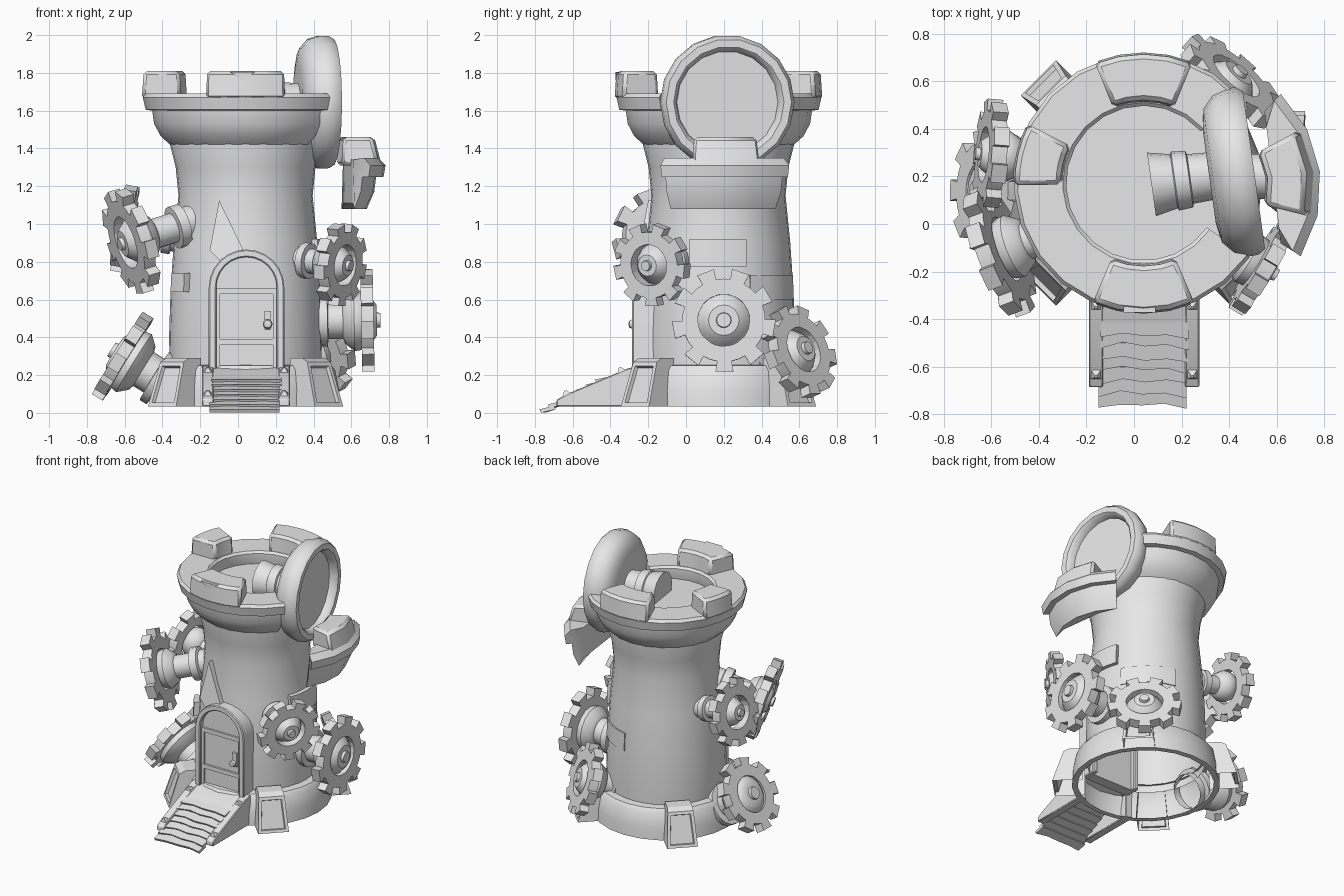
import bpy, bmesh, random
from math import sin, cos, pi, radians
from mathutils import Vector, Matrix

if "Cube" in bpy.data.objects:
    bpy.data.objects.remove(bpy.data.objects["Cube"])

random.seed(4)
CX, CY = 0.04, 0.172
TOWER = Matrix.Translation((CX, CY, 0))
stone = bpy.data.materials.new("plain grey")
stone.diffuse_color = (0.8, 0.8, 0.8, 1)
stone.use_nodes = True
stone.node_tree.nodes["Principled BSDF"].inputs["Base Color"].default_value = stone.diffuse_color


def finish(name, bm, M=Matrix(), bevel=0, angle=35):
    bmesh.ops.remove_doubles(bm, verts=bm.verts, dist=1e-5)
    bmesh.ops.recalc_face_normals(bm, faces=bm.faces)
    bm.transform(M)
    me = bpy.data.meshes.new(name)
    bm.to_mesh(me)
    bm.free()
    me.materials.append(stone)
    me.shade_smooth()
    me.set_sharp_from_angle(angle=radians(angle))
    ob = bpy.data.objects.new(name, me)
    bpy.context.collection.objects.link(ob)
    if bevel:
        m = ob.modifiers.new("bevel", 'BEVEL')
        m.width, m.segments, m.limit_method = bevel, 1, 'ANGLE'
    return ob


def lathe(name, prof, M, n=24):
    """Open (radius, height) profile turned all the way round local z."""
    bm = bmesh.new()
    rows = [[bm.verts.new((r * cos(2*pi*i/n), r * sin(2*pi*i/n), z)) for i in range(n)] for r, z in prof]
    for a, b in zip(rows, rows[1:]):
        for i in range(n):
            bm.faces.new((a[i], a[(i+1) % n], b[(i+1) % n], b[i]))
    return finish(name, bm, M)


def arc(name, prof, a0, a1, n, M, bevel=0, clip=None):
    """Closed (radius, height) profile swept between two angles, ends capped."""
    bm = bmesh.new()
    rows = []
    for i in range(n + 1):
        a = radians(a0 + (a1 - a0) * i / n)
        rows.append([bm.verts.new((r * cos(a), r * sin(a), z)) for r, z in prof])
    k = len(prof)
    for p, q in zip(rows, rows[1:]):
        for j in range(k):
            bm.faces.new((p[j], p[(j+1) % k], q[(j+1) % k], q[j]))
    bm.faces.new(rows[0])
    bm.faces.new(rows[-1])
    if clip:
        for v in bm.verts:
            v.co.x = max(v.co.x, clip)
    return finish(name, bm, M, bevel)


def prism(name, pts, vec, bevel=0):
    """Flat polygon pushed along a vector."""
    bm = bmesh.new()
    f = bm.faces.new([bm.verts.new(p) for p in pts])
    ext = bmesh.ops.extrude_face_region(bm, geom=[f], use_keep_orig=True)
    bmesh.ops.translate(bm, vec=vec, verts=[g for g in ext['geom'] if isinstance(g, bmesh.types.BMVert)])
    return finish(name, bm, bevel=bevel)


def box(name, x0, x1, y0, y1, z0, z1, bevel=0):
    return prism(name, [(x0, y0, z0), (x1, y0, z0), (x1, y1, z0), (x0, y1, z0)], (0, 0, z1 - z0), bevel)


def facing(center, axis):
    return Matrix.Translation(center) @ Vector(axis).to_track_quat('Z', 'Y').to_matrix().to_4x4()


# Tower body and foot, open underneath
lathe("tower_body", [(0.40, 0.2), (0.405, 0.4), (0.397, 0.65), (0.38, 0.9), (0.355, 1.15), (0.37, 1.3),
                     (0.405, 1.44), (0.40, 1.6), (0, 1.6)], TOWER, 32)
lathe("tower_foot", [(0.46, 0.035), (0.50, 0.035), (0.495, 0.12), (0.475, 0.225), (0.455, 0.25), (0.39, 0.255)], TOWER)

# Crown with a gap on the right, and the merlons that are left
crown = [(0.40, 1.42), (0.45, 1.465), (0.485, 1.53), (0.495, 1.60), (0.53, 1.605), (0.545, 1.67), (0.53, 1.69),
         (0.34, 1.69), (0.325, 1.675), (0.325, 1.59)]
merlon = [(0.34, 1.66), (0.55, 1.66), (0.54, 1.81), (0.35, 1.81)]
arc("crown", crown, 42, 325, 18, TOWER)
for nm, a0, a1 in (("back", 68, 112), ("left", 153, 181), ("front", 247, 293)):
    arc("merlon_" + nm, merlon, a0, a1, 4, TOWER, 0.018)
prism("merlon_chip", [(-0.045, -0.372, 1.806), (0.09, -0.372, 1.806), (0.025, -0.372, 1.76)], (0, 0.05, 0))

# Broken piece of crown floating beside the tower
piece = Matrix.Translation((0.245, 0.155, -0.35)) @ Matrix.Rotation(radians(7), 4, 'Z')
arc("broken_crown", [(0.33, 1.46), (0.44, 1.43), (0.48, 1.52), (0.49, 1.60), (0.53, 1.60), (0.54, 1.66), (0.50, 1.70),
                     (0.34, 1.69)], -39.5, 39.5, 4, piece, clip=0.34)
arc("broken_merlon", [(0.31, 1.66), (0.52, 1.66), (0.48, 1.81), (0.32, 1.81)], -21, 21, 2, piece, 0.018)

# Sloped buttresses with sunken panels, hollow behind and below
for i in range(4):
    bm = bmesh.new()
    sect = [(0.42, 0.035), (0.625, 0.035), (0.55, 0.27), (0.51, 0.29), (0.42, 0.29)]
    half = [0.105, 0.105, 0.088, 0.085, 0.085]
    A = [bm.verts.new((r, -h, z)) for (r, z), h in zip(sect, half)]
    B = [bm.verts.new((r, h, z)) for (r, z), h in zip(sect, half)]
    fs = [bm.faces.new((A[j], A[(j+1) % 5], B[(j+1) % 5], B[j])) for j in range(5)]
    bm.faces.new(A)
    bm.faces.new(B)
    bmesh.ops.recalc_face_normals(bm, faces=bm.faces)
    bmesh.ops.inset_region(bm, faces=[fs[1]], thickness=0.03)
    bmesh.ops.inset_region(bm, faces=[fs[1]], thickness=0.006, depth=-0.02)
    bmesh.ops.delete(bm, geom=[fs[0], fs[4]], context='FACES_ONLY')
    finish("buttress_%d" % i, bm, TOWER @ Matrix.Rotation(radians(45 + 90 * i), 4, 'Z'), angle=20)

# Loose bricks and wall patches
for nm, r0, r1, z0, z1, a0, a1 in (("right_brick", 0.36, 0.415, 0.775, 0.92, -22, 21),
                                   ("left_brick", 0.36, 0.435, 0.64, 0.74, 204, 221),
                                   ("back_patch", 0.37, 0.405, 0.60, 0.73, 25, 80)):
    arc(nm, [(r0, z0), (r1, z0), (r1 - 0.005, z1), (r0, z1)], a0, a1, 4, TOWER)


# Door, frame and hardware
def arch(w, y, n=12):
    return ([(0.045 + w, y, 0.2)] + [(0.045 + w * cos(pi*i/n), y, 0.665 + w * sin(pi*i/n)) for i in range(n + 1)]
            + [(0.045 - w, y, 0.2)])


prism("door_frame", arch(0.2, -0.285) + arch(0.16, -0.285)[::-1], (0, 0.15, 0), 0.006)
prism("door", arch(0.165, -0.25), (0, 0.08, 0))
for z in (0.36, 0.63):
    box("door_rail", -0.115, 0.205, -0.265, -0.2, z, z + 0.03)
box("door_edge_left", -0.115, -0.095, -0.262, -0.2, 0.22, 0.66)
box("door_edge_right", 0.185, 0.205, -0.262, -0.2, 0.22, 0.66)
box("handle_plate", 0.14, 0.175, -0.268, -0.24, 0.44, 0.54)
lathe("door_knob", [(0, 0.035), (0.02, 0.03), (0.026, 0.015), (0.012, 0), (0.012, -0.03)],
      facing((0.157, -0.27, 0.47), (0, -1, 0)), 10)
# Pointed shard leaning on the wall above the door
prism("wall_shard", [(-0.10, -0.20, 1.125), (-0.15, -0.235, 0.86), (-0.09, -0.25, 0.8), (0.03, -0.25, 0.86)],
      (0, 0.06, 0))

# Ramp with stone sides and crooked planks
for x0 in (-0.19, 0.215):
    prism("ramp_side", [(x0, y, z) for y, z in ((-0.24, 0.035), (-0.685, 0.035), (-0.685, 0.07), (-0.63, 0.1),
                        (-0.31, 0.235), (-0.24, 0.25))], (0.06, 0, 0), 0.005)
    for y, z in ((-0.345, 0.215), (-0.635, 0.093)):
        bm = bmesh.new()
        bmesh.ops.create_cone(bm, cap_ends=True, segments=4, radius1=0.035, radius2=0.008, depth=0.03)
        finish("ramp_stud", bm, Matrix.Translation((x0 + 0.03, y, z + 0.012)) @ Matrix.Rotation(0.42, 4, 'X')
               @ Matrix.Rotation(pi/4, 4, 'Z'), angle=20)
prism("ramp_landing", [(-0.14, y, z) for y, z in ((-0.26, 0.24), (-0.32, 0.225), (-0.44, 0.18), (-0.44, 0.155),
                       (-0.26, 0.21))], (0.37, 0, 0))
# Each plank tips down to the front so only its crooked front edge shows as a step
zig = (0.006, -0.012, 0.004, -0.004, 0.012)
for i in range(7):
    y, z = -0.465 - 0.05 * i, 0.182 - 0.0262 * i
    dx = 0.01 if i > 4 else 0
    front = [(-0.14 - dx + 0.0925 * k, y - zig[k] + random.uniform(-0.008, 0.008), z - 0.006) for k in range(5)]
    prism("plank_%d" % i, front + [(0.23 - dx, y + 0.065, z + 0.012), (-0.14 - dx, y + 0.065, z + 0.012)],
          (0, 0.01, -0.018))


# Gears on stepped axles
def gear(name, center, axis, R, hub, length, teeth=9, turn=0.0):
    M = facing(center, axis)
    bm = bmesh.new()
    ring = []
    for i in range(teeth):
        for f, r in ((0, R * 0.8), (0.27, R * 0.8), (0.54, R * 0.8), (0.52, R), (1.02, R)):
            ring.append((2 * pi * (i + f + turn) / teeth, r))
    hole = R * 0.5
    loops = [[bm.verts.new((r * cos(a), r * sin(a), z)) for a, r in pts]
             for pts, z in ((ring, 0.033), (ring, -0.033), ([(a, hole) for a, _ in ring], -0.033),
                            ([(a, hole) for a, _ in ring], 0.033))]
    n = len(ring)
    for j in range(4):
        p, q = loops[j], loops[(j + 1) % 4]
        for i in range(n):
            bm.faces.new((p[i], p[(i+1) % n], q[(i+1) % n], q[i]))
    finish(name + "_gear", bm, M)
    h = hub
    lathe(name + "_axle", [(0, 0.07), (0.28*h, 0.07), (0.3*h, 0.05), (0.6*h, 0.05), (0.75*h, 0.035), (h, 0),
                           (1.15*h, -0.03), (1.2*h, -0.07), (0.9*h, -0.12), (0.7*h, -0.13), (0.7*h, -0.65*length),
                           (h, -0.66*length), (h, -0.8*length), (0.8*h, -0.82*length), (0.8*h, -length)], M, 16)


gear("left_upper", (-0.565, -0.115, 0.91), (-0.90, -0.34, -0.28), 0.285, 0.115, 0.38)
gear("left_back", (-0.60, 0.29, 0.975), (-0.97, 0.08, 0.18), 0.235, 0.09, 0.32)
gear("left_lower", (-0.61, 0.14, 0.30), (-0.84, 0.03, 0.52), 0.26, 0.15, 0.30)
gear("right_front", (0.54, -0.18, 0.785), (0.83, -0.5, -0.1), 0.22, 0.095, 0.28)
gear("right_middle", (0.685, 0.20, 0.49), (1, 0, 0.02), 0.275, 0.135, 0.32)
gear("right_back", (0.41, 0.60, 0.325), (0.62, 0.7, 0.32), 0.25, 0.115, 0.28)

# Big lens housing and its barrel on the deck
lens = facing((0.42, 0.215, 1.645), (cos(radians(8)), sin(radians(8)), 0))
lathe("lens_housing", [(0, -0.105), (0.2, -0.105), (0.29, -0.09), (0.34, -0.045), (0.357, 0.01), (0.355, 0.055),
                       (0.335, 0.085), (0.295, 0.085), (0.28, 0.07), (0.27, 0.03), (0, 0.03)], lens, 18)
lathe("lens_barrel", [(0, -0.35), (0.135, -0.35), (0.115, -0.255), (0.125, -0.25), (0.12, -0.19), (0.105, -0.185),
                      (0.1, -0.09)], lens, 16)
